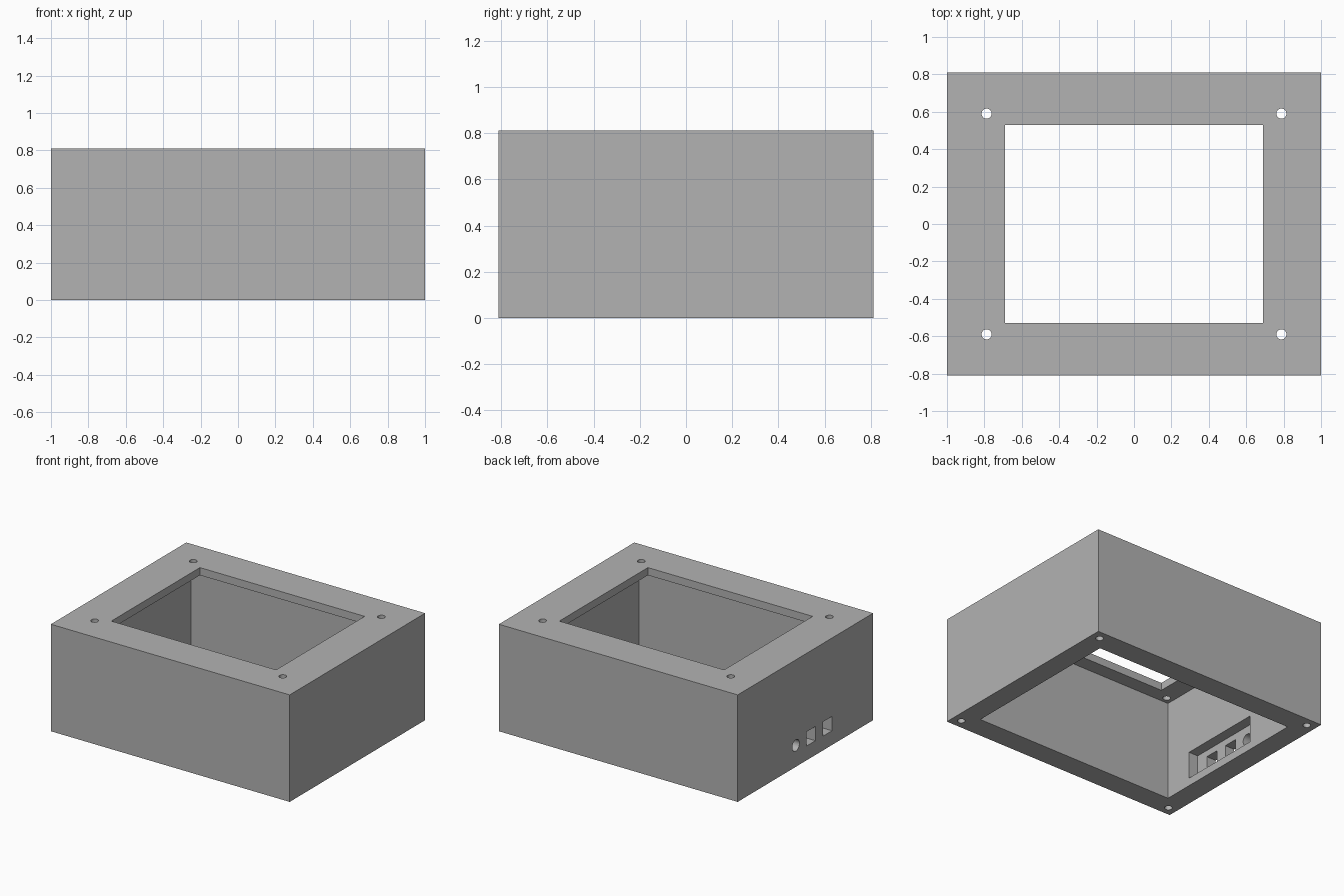
import bpy
import math

default = bpy.data.objects.get("Cube")
if default:
    bpy.data.objects.remove(default, do_unlink=True)

WIDTH, DEPTH, HEIGHT = 2.0, 1.62, 0.81
CEILING = 0.752                 # underside of the top plate
INNER_X, INNER_Y = 0.842, 0.64  # half size of the cavity

grey = bpy.data.materials.new("plain grey")
grey.use_nodes = True
colour = (0.45, 0.45, 0.45, 1)
grey.diffuse_color = colour
grey.node_tree.nodes["Principled BSDF"].inputs["Base Color"].default_value = colour


def block(name, low, high):
    """Box between two opposite corners."""
    centre = [(a + b) / 2 for a, b in zip(low, high)]
    bpy.ops.mesh.primitive_cube_add(size=1, location=centre)
    obj = bpy.context.object
    obj.name = name
    obj.scale = [b - a for a, b in zip(low, high)]
    bpy.ops.object.transform_apply(location=False, rotation=False, scale=True)
    return obj


def rod(name, centre, radius, length, rotation=(0, 0, 0)):
    bpy.ops.mesh.primitive_cylinder_add(vertices=32, radius=radius, depth=length,
                                        location=centre, rotation=rotation)
    bpy.context.object.name = name
    return bpy.context.object


def cut(target, cutter):
    """Subtract the cutter, then discard it."""
    cutter.hide_render = True
    bpy.context.view_layer.objects.active = target
    mod = target.modifiers.new(cutter.name, "BOOLEAN")
    mod.operation = "DIFFERENCE"
    mod.solver = "EXACT"
    mod.object = cutter
    bpy.ops.object.modifier_apply(modifier=mod.name)
    bpy.data.objects.remove(cutter, do_unlink=True)


# Outer shell
case = block("enclosure_case", (-WIDTH / 2, -DEPTH / 2, 0), (WIDTH / 2, DEPTH / 2, HEIGHT))
case.data.materials.append(grey)

# Cavity open at the bottom, and window in the top plate
cut(case, block("cavity", (-INNER_X, -INNER_Y, -0.1), (INNER_X, INNER_Y, CEILING)))
cut(case, block("window", (-0.69, -0.53, 0.6), (0.69, 0.53, 1)))

# Recess inside the right wall, behind the ports
cut(case, block("port_recess", (-0.92, -0.415, 0.06), (-0.8, 0.235, 0.265)))

# Two square ports and one round port
for y in (-0.066, -0.264):
    cut(case, block("square_port", (-1.1, y - 0.054, 0.108), (-0.88, y + 0.054, 0.216)))
cut(case, rod("round_port", (-1, 0.114, 0.162), 0.043, 0.24, (0, math.pi / 2, 0)))

# Screw holes: through the top plate, and blind in the bottom rim
for sx in (-1, 1):
    for sy in (-1, 1):
        cut(case, rod("top_screw_hole", (sx * 0.788, sy * 0.59, 0.8), 0.027, 0.2))
        cut(case, rod("rim_screw_hole", (sx * 0.93, sy * 0.74, 0), 0.027, 0.4))

# Smooth hole walls, sharp box edges
bpy.ops.object.select_all(action="DESELECT")
case.select_set(True)
bpy.context.view_layer.objects.active = case
bpy.ops.object.shade_smooth_by_angle(angle=math.radians(30))
